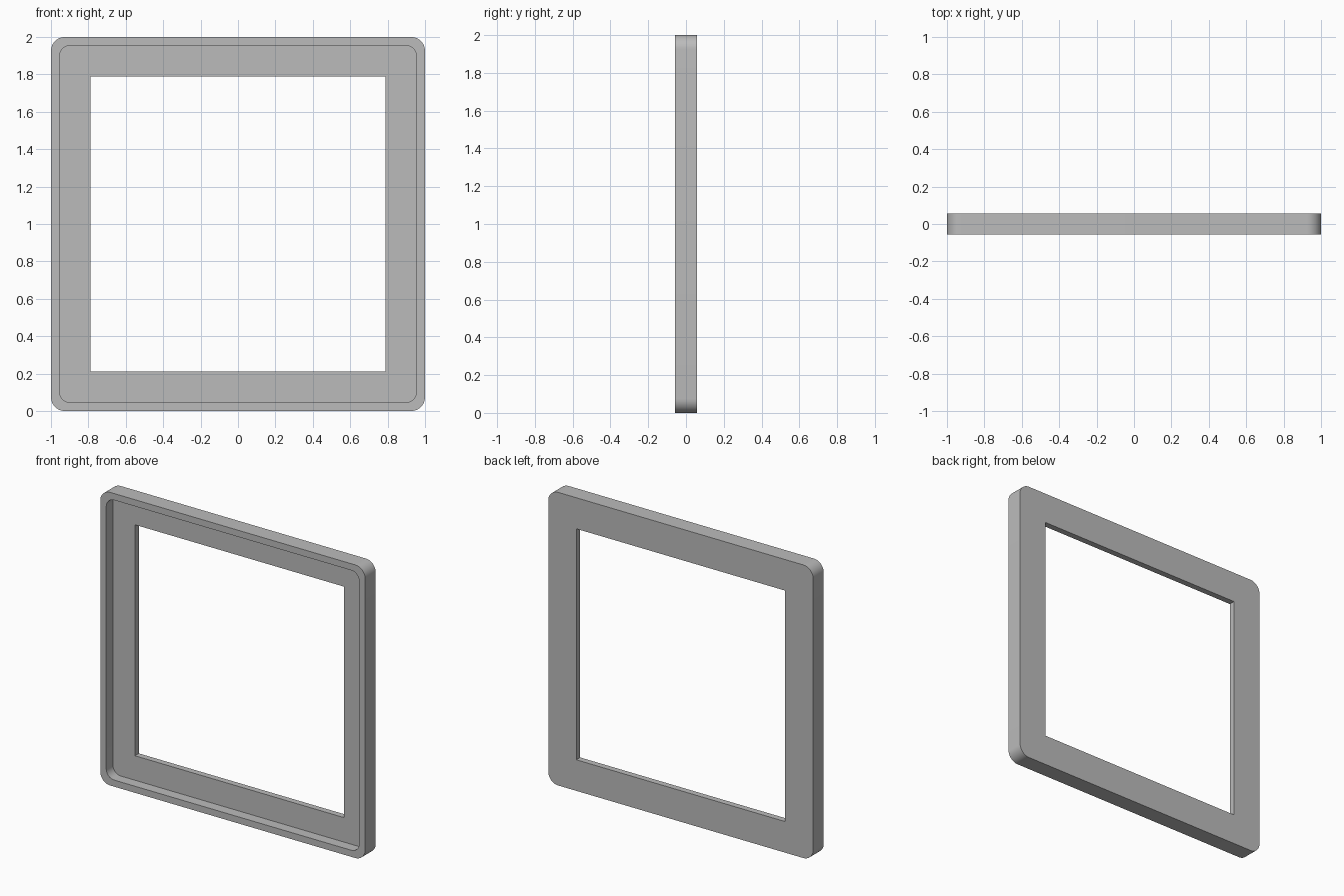
import bpy, bmesh, math

cube = bpy.data.objects.get("Cube")
if cube:
    bpy.data.objects.remove(cube, do_unlink=True)

HALF_DEPTH = 0.057
FLOOR_Y = 0.015      # recess floor, behind the front rim
CORNER_STEPS = 10

# Plain grey material
grey = bpy.data.materials.new("plain_grey")
grey.use_nodes = True
colour = (0.5, 0.5, 0.5, 1)
grey.diffuse_color = colour
grey.node_tree.nodes["Principled BSDF"].inputs["Base Color"].default_value = colour


def add_ring(bm, half, radius, y):
    """Square ring with rounded corners, standing in the xz plane."""
    ring = []
    for corner in range(4):
        middle = math.pi / 4 + corner * math.pi / 2
        cx = math.copysign(half - radius, math.cos(middle))
        cz = math.copysign(half - radius, math.sin(middle))
        for step in range(CORNER_STEPS + 1):
            a = (corner + step / CORNER_STEPS) * math.pi / 2
            ring.append(bm.verts.new((cx + radius * math.cos(a), y,
                                      1 + cz + radius * math.sin(a))))
    return ring


# Cross-section of the frame: half size, corner radius, depth position
section = [
    (1.0, 0.075, HALF_DEPTH),      # outer back
    (1.0, 0.075, -HALF_DEPTH),     # outer front
    (0.955, 0.06, -HALF_DEPTH),    # rim inner edge
    (0.955, 0.06, FLOOR_Y),        # recess floor edge
    (0.788, 0.0, FLOOR_Y),         # opening front
    (0.788, 0.0, HALF_DEPTH),      # opening back
]

bm = bmesh.new()
rings = [add_ring(bm, *row) for row in section]
for a, b in zip(rings, rings[1:] + rings[:1]):
    for i in range(len(a)):
        j = (i + 1) % len(a)
        bm.faces.new((a[i], a[j], b[j], b[i]))

# Merge the points of the sharp opening corners
bmesh.ops.remove_doubles(bm, verts=bm.verts, dist=0.0001)
bmesh.ops.recalc_face_normals(bm, faces=bm.faces)
mesh = bpy.data.meshes.new("frame")
bm.to_mesh(mesh)
bm.free()
mesh.materials.append(grey)

frame = bpy.data.objects.new("frame", mesh)
bpy.context.collection.objects.link(frame)
bpy.context.view_layer.objects.active = frame
frame.select_set(True)
bpy.ops.object.shade_smooth_by_angle(angle=math.radians(30))
